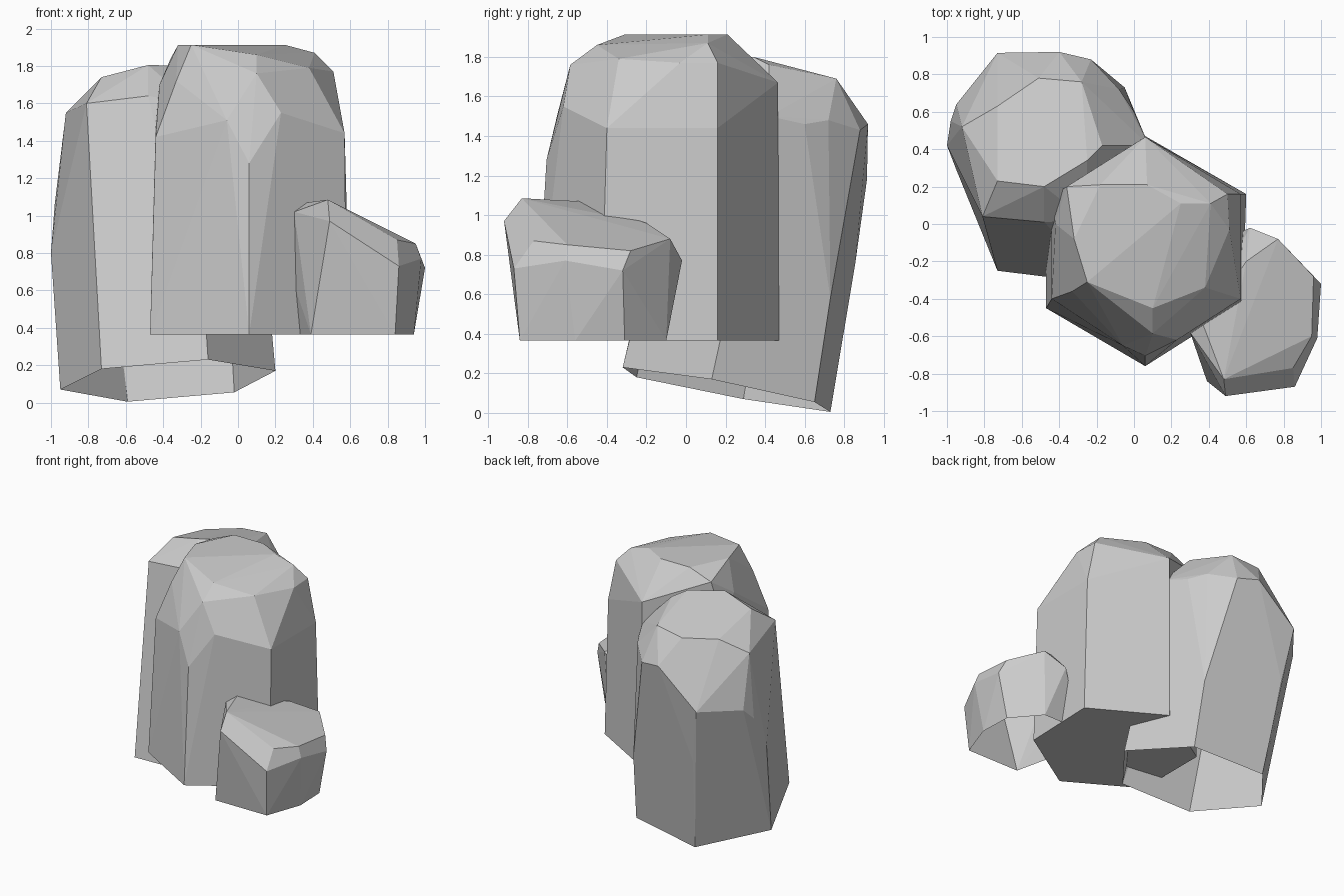
import bpy, bmesh
from math import radians


def rock(name, base, crown, hollow=False):
    """Flat-faceted boulder: hull around a footprint ring and its crown points."""
    bm = bmesh.new()
    foot = [bm.verts.new(p) for p in base]
    for p in crown:
        bm.verts.new(p)
    hull = bmesh.ops.convex_hull(bm, input=bm.verts[:])
    junk = {v for k in ("geom_interior", "geom_unused") for v in hull[k]
            if isinstance(v, bmesh.types.BMVert) and not v.link_faces}
    if hollow:  # open underside
        under = [f for f in bm.faces if all(v in foot for v in f.verts)]
        bmesh.ops.delete(bm, geom=under, context='FACES')
    bmesh.ops.delete(bm, geom=[v for v in junk if v.is_valid], context='VERTS')
    bmesh.ops.recalc_face_normals(bm, faces=bm.faces[:])
    bmesh.ops.dissolve_limit(bm, angle_limit=radians(3),
                             verts=bm.verts[:], edges=bm.edges[:])
    me = bpy.data.meshes.new(name)
    bm.to_mesh(me)
    bm.free()
    ob = bpy.data.objects.new(name, me)
    bpy.context.collection.objects.link(ob)


def flat(ring, z):
    return [(x, y, z) for x, y in ring]


# Main column: closed hexagonal shaft, chipped shoulders, level cap
rock("main_column",
     flat([(.06, .47), (.6, .16), (.58, -.43), (.06, -.76), (-.47, -.45), (-.47, .14)], .365),
     [(.06, -.705, 1.28), (.57, -.40, 1.44), (.57, .16, 1.44), (.06, .465, 1.67),
      (-.44, .15, 1.50), (-.44, -.40, 1.42), (-.06, -.65, 1.51), (.23, -.62, 1.55),
      (.1, -.585, 1.76), (.38, -.34, 1.79), (.51, -.03, 1.77), (.5, .16, 1.77),
      (-.42, 0, 1.70), (-.33, -.36, 1.72), (-.36, .2, 1.84), (.1, -.45, 1.86),
      (.41, .11, 1.87)]
     + flat([(-.25, -.31), (-.32, -.08), (-.18, .21), (.07, .21), (.25, .11)], 1.913))

# Rear column: leaning back, slanted open underside, rounded top
rock("rear_column",
     [(-.95, .29, .07), (-.59, .73, .005), (-.02, .65, .055),
      (.2, .13, .17), (-.16, -.32, .23), (-.73, -.25, .18)],
     [(-1, .42, .8), (-.98, .55, 1.06), (-.95, .64, 1.15), (-.73, .915, 1.18),
      (-.66, .855, .75), (-.05, .73, .58),
      (-.4, .92, 1.46), (-.23, .88, 1.43), (-.08, .72, 1.48), (0, .6, 1.46),
      (.08, .42, 1.5), (-.25, .02, 1.6), (-.48, .01, 1.64), (-.81, .04, 1.6),
      (-.92, .52, 1.55), (-.73, .23, 1.74), (-.48, .20, 1.805), (-.25, .34, 1.8),
      (-.17, .42, 1.76), (-.28, .76, 1.69), (-.51, .78, 1.66), (-.73, .63, 1.65)],
     hollow=True)

# Small side rock: short open-bottomed block with a sloping top
rock("side_rock",
     flat([(.39, -.84), (.84, -.84), (.94, -.56), (.93, -.31), (.75, -.1),
           (.45, -.1), (.32, -.53)], .365),
     [(.49, -.92, .97), (.86, -.87, .73), (.98, -.61, .77), (1, -.32, .72),
      (.62, -.02, .77), (.30, -.58, 1.02), (.30, -.56, .63), (.48, -.83, 1.085),
      (.37, -.54, 1.07), (.4, -.43, .97), (.85, -.77, .87), (.95, -.60, .85),
      (.96, -.28, .82), (.77, -.08, .88), (.6, -.2, .96)],
     hollow=True)
